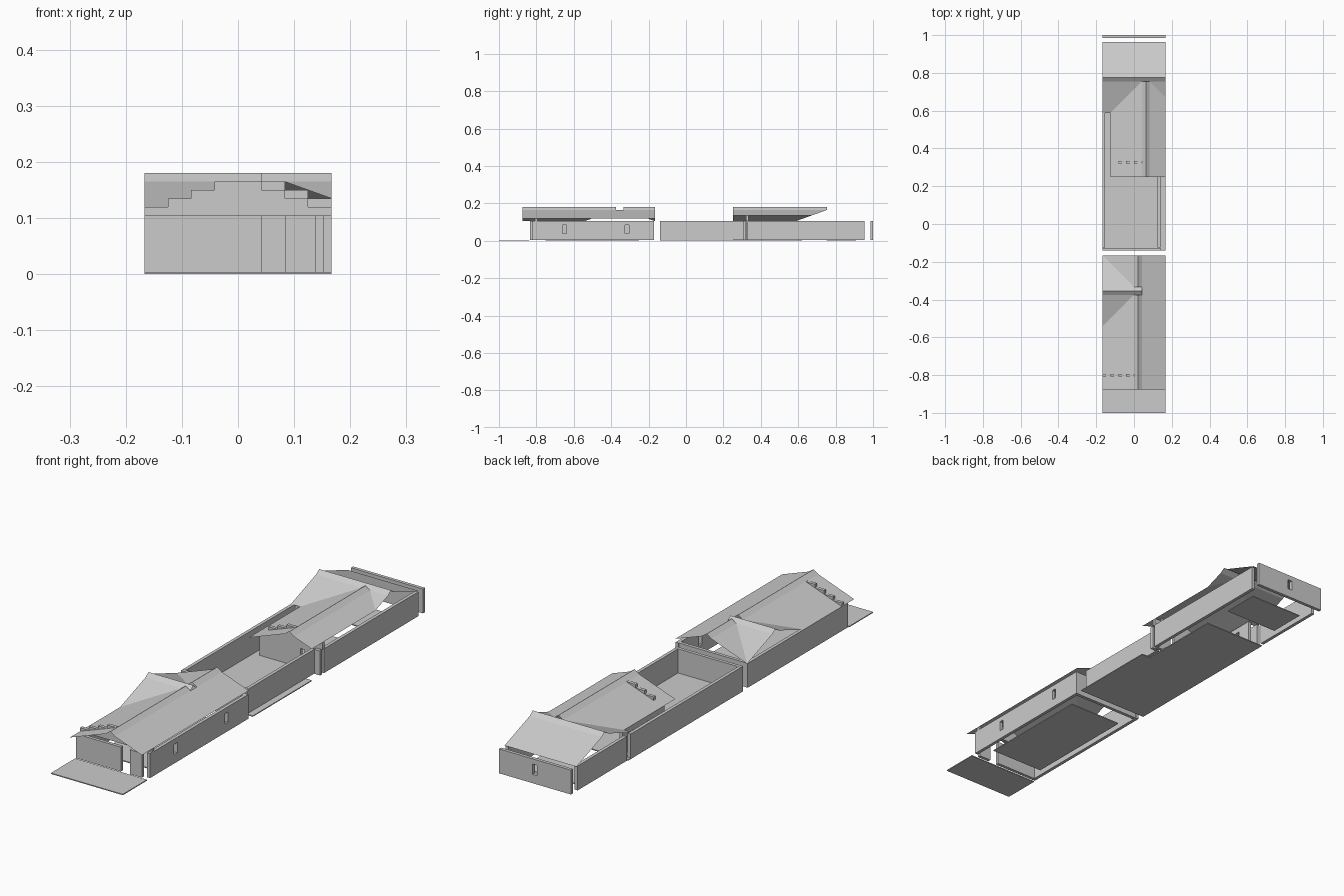
import bpy, bmesh

if "Cube" in bpy.data.objects:
    bpy.data.objects.remove(bpy.data.objects["Cube"])

M = 1 / 24          # plan module
R = 0.015           # roof rise per module
T = 0.014           # wall thickness
EAVE, TOP = 0.105, 0.165


def mesh_object(name, polys):
    bm = bmesh.new()
    for p in polys:
        bm.faces.new([bm.verts.new(v) for v in p])
    bmesh.ops.remove_doubles(bm, verts=bm.verts, dist=1e-5)
    me = bpy.data.meshes.new(name)
    bm.to_mesh(me)
    bm.free()
    ob = bpy.data.objects.new(name, me)
    bpy.context.collection.objects.link(ob)
    return ob


def box_faces(x0, x1, y0, y1, z0, z1):
    v = [(x, y, z) for z in (z0, z1) for y in (y0, y1) for x in (x0, x1)]
    return [[v[i] for i in f] for f in ((0, 2, 3, 1), (4, 5, 7, 6), (0, 1, 5, 4),
                                        (2, 6, 7, 3), (0, 4, 6, 2), (1, 3, 7, 5))]


def boxes(name, items):
    return mesh_object(name, [f for b in items for f in box_faces(*b)])


def wall(name, axis, pos, a, b, openings=(), top=EAVE):
    """Straight wall along x or y; openings are (centre, width, z0, z1)."""
    parts, start = [], a
    for c, w, z0, z1 in openings:
        parts.append((start, c - w / 2, 0.003, top))
        if z0 > 0.003:
            parts.append((c - w / 2, c + w / 2, 0.003, z0))
        if z1 < top:
            parts.append((c - w / 2, c + w / 2, z1, top))
        start = c + w / 2
    parts.append((start, b, 0.003, top))
    if axis == 'x':
        return boxes(name, [(p, q, pos, pos + T, z, t) for p, q, z, t in parts])
    return boxes(name, [(pos, pos + T, p, q, z, t) for p, q, z, t in parts])


def windows(*centres):
    return [(c, 0.02, 0.04, 0.083) for c in centres]


def stepped_gable(name, y, ridge, left, right):
    """Block steps filling the gable under the roof."""
    items = [(ridge - M / 2, ridge + M / 2, y, y + T, EAVE, TOP)]
    for i in range(left):
        x = ridge - M / 2 - (i + 1) * M
        items.append((x, x + M, y, y + T, EAVE, TOP - i * R))
    for i in range(right):
        x = ridge + M / 2 + i * M
        items.append((x, x + M, y, y + T, EAVE, TOP - (i + 1) * R))
    boxes(name, items)


def slope_z(d):
    return TOP - d / M * R


def main_slope(name, ridge, side, cols, y0, y1, cross=None):
    """Slope beside a lengthwise ridge; cross = (y, valley signs) cuts it at the valley."""
    polys = []
    for i in range(cols):
        xa, xb = ridge + side * (M / 2 + i * M), ridge + side * (M / 2 + (i + 1) * M)
        za, zb = TOP - i * R, TOP - (i + 1) * R
        spans = [(y0, y1)]
        if cross:
            c, signs = cross
            spans = []
            for s in signs:
                e = c + s * (M / 2 + i * M)       # valley meets inner edge
                f = e + s * M
                end = y1 if s > 0 else y0
                if abs(end - f) > 1e-4:
                    spans.append((min(f, end), max(f, end)))
                # valley tile: two triangles
                polys.append([(xa, e, za), (xa, f, za), (xb, f, zb)])
                polys.append([(xa, e, za), (xb, f, zb), (xb, e, za)])
        for p, q in spans:
            quad = [(xa, p, za), (xa, q, za), (xb, q, zb), (xb, p, zb)]
            polys.append(quad if side < 0 else quad[::-1])
    ob = mesh_object(name, polys)
    fix_up(ob)


def fix_up(ob):
    """Turn all roof faces upwards."""
    bm = bmesh.new()
    bm.from_mesh(ob.data)
    bm.normal_update()
    bmesh.ops.reverse_faces(bm, faces=[f for f in bm.faces if f.normal.z < 0])
    bm.to_mesh(ob.data)
    bm.free()


def cross_slope(name, c, s, rows):
    """Slope beside a crosswise ridge; rows are lists of (x0, x1) spans."""
    polys = []
    for k, spans in enumerate(rows):
        ya, yb = c + s * (M / 2 + k * M), c + s * (M / 2 + (k + 1) * M)
        za, zb = TOP - k * R, TOP - (k + 1) * R
        for p, q in spans:
            if q - p > 1e-4:
                polys.append([(p, ya, za), (q, ya, za), (q, yb, zb), (p, yb, zb)])
    fix_up(mesh_object(name, polys))


def ridge_cap(name, axis, c, spans):
    polys = []
    for a, b in spans:
        for s in (-1, 1):
            pts = [(a, c, TOP + R), (b, c, TOP + R), (b, c + s * M / 2, TOP), (a, c + s * M / 2, TOP)]
            polys.append(pts if axis == 'x' else [(v, u, z) for u, v, z in pts])
    fix_up(mesh_object(name, polys))


W = 4 * M                       # half width
FR, BR = M / 2, 1.5 * M         # lengthwise ridge positions
FC, BC = -8.5 * M, 18.5 * M + 0.0045   # crosswise ridge positions

# Front wing roof
main_slope("front_roof_left", FR, -1, 4, -21 * M, -4 * M, (FC, (-1, 1)))
main_slope("front_roof_right", FR, 1, 3, -21 * M, -4 * M)
ridge_cap("front_ridge", 'y', FR, [(-21 * M, FC - M / 2), (FC + M / 2, -4 * M)])
ridge_cap("front_cross_ridge", 'x', FC, [(-W, M)])
for s, n in ((-1, "front"), (1, "back")):
    cross_slope("front_cross_roof_" + n, FC, s, [[(-W, -(k + 1) * M)] for k in range(3)])

# Back wing roof
end = BC - M / 2
main_slope("back_roof_left", BR, -1, 4, 6 * M, end, (BC, (-1,)))
main_slope("back_roof_right", BR, 1, 2, 6 * M, end, (BC, (-1,)))
ridge_cap("back_ridge", 'y', BR, [(6 * M, end)])
ridge_cap("back_cross_ridge", 'x', BC, [(-W, W)])
cross_slope("back_cross_roof_front", BC, -1,
            [[(-W, -k * M), ((3 + k) * M, W if k == 0 else (3 + k) * M)] for k in range(4)])
cross_slope("back_cross_roof_back", BC, 1, [[(-W, W)]] * 4)

# Front wing walls
wall("front_wall", 'x', -0.835, -W, 3 * M + T, [(1.5 * M, M, 0.003, EAVE)])
stepped_gable("front_gable", -0.807, FR, 4, 3)
wall("front_right_wall", 'y', W - T, -0.82, -0.17, windows(-0.65, -0.315))
wall("front_left_wall", 'y', -W, -0.82, -0.17)
wall("front_wing_rear_wall", 'x', -0.185, -W + T, W - T)

# Courtyard walls
wall("court_front_wall", 'x', -0.14, -W, 0.14)
wall("court_left_wall", 'y', -W, -0.125, 0.605)
wall("court_right_wall", 'y', 3 * M, -0.125, 0.31)
wall("court_jog_wall", 'x', 0.305, 0.14, W)

# Back wing walls
wall("back_gable_wall", 'x', 0.32, -0.125, W - T, windows(0.075))
stepped_gable("back_gable", 0.32, BR, 3, 2)
wall("back_inner_left_wall", 'y', -0.125, 0.335, 0.6, windows(0.43, 0.53))
wall("back_right_wall", 'y', W - T, 0.33, 0.955)
wall("back_left_wall", 'y', -W, 0.63, 0.955)
wall("rear_wall", 'x', 1 - T, -W, W, windows(0.0))

# Floors
boxes("front_platform", [(-W, W, -1, -0.84, 0, 0.004)])
boxes("front_wing_floor", [(-0.125, 0.125, -0.75, -0.25, 0, 0.004)])
boxes("court_floor", [(-W, W, -0.14, 0.25, 0, 0.004), (-W, 0.125, 0.25, 0.62, 0, 0.004)])
boxes("back_wing_floor", [(-0.125, 0.125, 0.75, 0.91, 0, 0.004)])
